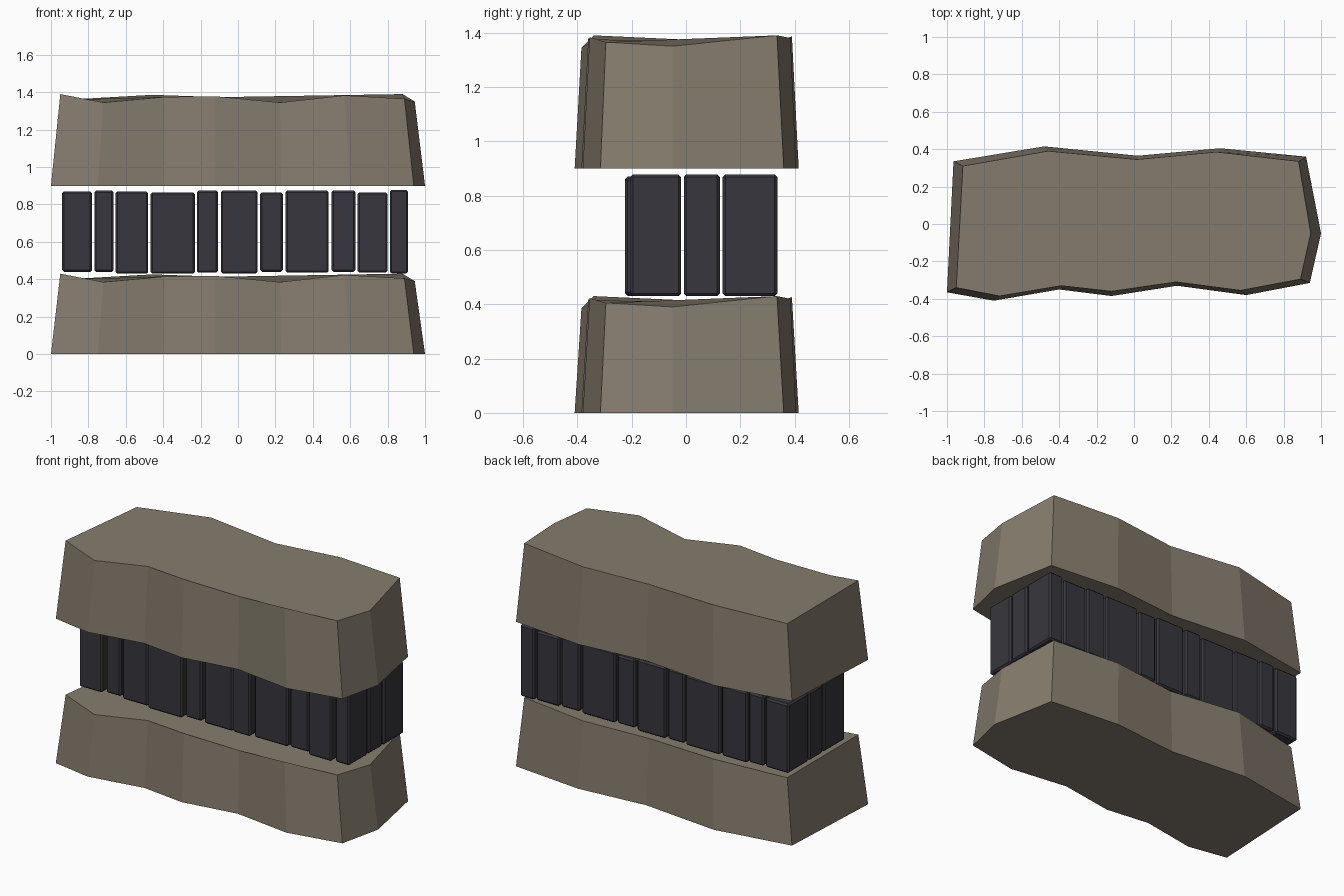
import bpy, bmesh


def material(name, rgb):
    m = bpy.data.materials.new(name)
    m.diffuse_color = (*rgb, 1)
    return m


stone = material("warm_grey_stone", (0.235, 0.202, 0.155))
dark = material("dark_slate", (0.038, 0.037, 0.047))


def finish(bm, name, mat):
    bmesh.ops.recalc_face_normals(bm, faces=bm.faces[:])
    me = bpy.data.meshes.new(name)
    bm.to_mesh(me)
    bm.free()
    me.materials.append(mat)
    ob = bpy.data.objects.new(name, me)
    bpy.context.collection.objects.link(ob)
    return ob


# Slab outline: base x, base y, rim x, rim y, rim height of the lower slab
OUTLINE = [
    (-1.00, -0.365, -0.95, -0.34, 0.43), (-0.75, -0.41, -0.72, -0.385, 0.385),
    (-0.40, -0.35, -0.39, -0.33, 0.415), (-0.12, -0.385, -0.12, -0.36, 0.418),
    (0.23, -0.33, 0.225, -0.31, 0.385), (0.60, -0.38, 0.57, -0.355, 0.423),
    (0.94, -0.315, 0.89, -0.295, 0.405), (1.00, -0.05, 0.945, -0.05, 0.39),
    (0.92, 0.36, 0.88, 0.335, 0.43), (0.46, 0.405, 0.44, 0.385, 0.42),
    (0.02, 0.365, 0.015, 0.345, 0.41), (-0.48, 0.415, -0.46, 0.39, 0.426),
    (-0.965, 0.335, -0.915, 0.31, 0.40),
]


def slab(name, base_z, rim_offset):
    bm = bmesh.new()
    low = [bm.verts.new((p[0], p[1], base_z)) for p in OUTLINE]
    top = [bm.verts.new((p[2], p[3], p[4] + rim_offset)) for p in OUTLINE]
    n = len(OUTLINE)
    for i in range(n):
        j = (i + 1) % n
        bm.faces.new((low[i], low[j], top[j], top[i]))
    bm.faces.new(top)
    bm.faces.new(low[::-1])
    finish(bm, name, stone)


slab("lower_slab", 0.0, 0.0)
slab("upper_slab", 0.9, 0.96)

# Upright blocks between the slabs: x start, x end, bottom, top
COLUMNS = [
    (-0.94, -0.78, 0.44, 0.87), (-0.768, -0.665, 0.44, 0.875),
    (-0.655, -0.48, 0.43, 0.87), (-0.468, -0.23, 0.43, 0.865),
    (-0.22, -0.108, 0.435, 0.875), (-0.092, 0.105, 0.43, 0.875),
    (0.118, 0.24, 0.44, 0.865), (0.255, 0.485, 0.435, 0.875),
    (0.50, 0.628, 0.44, 0.875), (0.64, 0.80, 0.435, 0.865),
    (0.812, 0.91, 0.43, 0.878),
]
ROWS = [(-0.205, -0.018), (-0.008, 0.125), (0.135, 0.336)]

for c, (x0, x1, z0, z1) in enumerate(COLUMNS):
    for r, (y0, y1) in enumerate(ROWS):
        if r == 0 and c % 3 == 0:
            y0 -= 0.02          # some front blocks stand slightly proud
        bm = bmesh.new()
        bmesh.ops.create_cube(bm, size=1)
        for v in bm.verts:
            v.co = ((x0 + x1) / 2 + v.co.x * (x1 - x0),
                    (y0 + y1) / 2 + v.co.y * (y1 - y0),
                    (z0 + z1) / 2 + v.co.z * (z1 - z0))
        # narrow chamfer on every edge
        bmesh.ops.bevel(bm, geom=bm.edges[:], offset=0.01, segments=1,
                        affect='EDGES')
        finish(bm, f"block_row{r + 1}_{c + 1}", dark)
